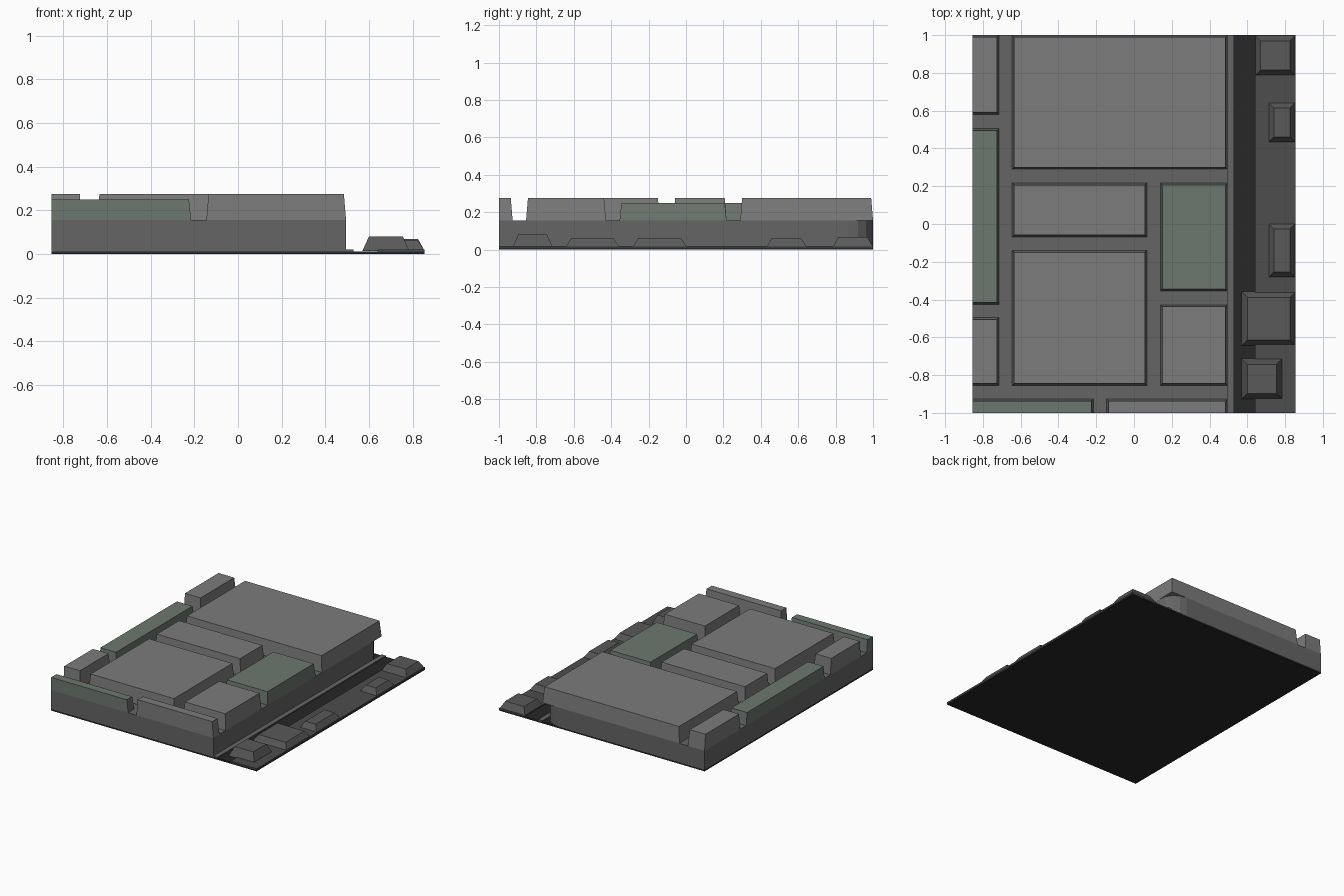
import bpy, bmesh, math

if "Cube" in bpy.data.objects:
    bpy.data.objects.remove(bpy.data.objects["Cube"])

XL, XR, EDGE = -0.855, 0.855, 0.495   # outer sides and pavement kerb edge


def material(name, r, g, b):
    m = bpy.data.materials.new(name)
    m.diffuse_color = (r, g, b, 1)
    m.use_nodes = True
    m.node_tree.nodes["Principled BSDF"].inputs["Base Color"].default_value = m.diffuse_color
    return m


STONE = material("stone", 0.20, 0.20, 0.20)
GREEN = material("mossy_stone", 0.155, 0.185, 0.16)
MORTAR = material("mortar", 0.13, 0.13, 0.13)
ROAD = material("road", 0.075, 0.075, 0.075)
DARK = material("gutter_dark", 0.02, 0.02, 0.02)
COBBLE = material("cobble_stone", 0.10, 0.10, 0.10)


def loft(name, bottom, top, z0, z1, mat):
    """Closed solid between two outlines with equal point counts."""
    bm = bmesh.new()
    lo = [bm.verts.new((x, y, z0)) for x, y in bottom]
    hi = [bm.verts.new((x, y, z1)) for x, y in top]
    n = len(lo)
    bm.faces.new(lo[::-1])
    bm.faces.new(hi)
    for i in range(n):
        j = (i + 1) % n
        bm.faces.new((lo[i], lo[j], hi[j], hi[i]))
    me = bpy.data.meshes.new(name)
    bm.to_mesh(me)
    bm.free()
    ob = bpy.data.objects.new(name, me)
    me.materials.append(mat)
    bpy.context.collection.objects.link(ob)
    return ob


def rect(x0, x1, y0, y1):
    return [(x0, y0), (x1, y0), (x1, y1), (x0, y1)]


def tapered(name, x0, x1, y0, y1, z0, z1, t, mat, cut=True):
    """Block with sloping sides; sides cut by the tile's left/front stay upright."""
    l = 0 if cut and x0 <= XL else t
    f = 0 if cut and y0 <= -1 else t
    loft(name, rect(x0, x1, y0, y1), rect(x0 + l, x1 - t, y0 + f, y1 - t), z0, z1, mat)


# thin dark base, exposed as the gutter
loft("base", rect(XL, XR, -1, 1), rect(XL, XR, -1, 1), 0, 0.012, DARK)

# strips either side of the gutter
for name, x0, x1, mat in (("kerb_strip", EDGE, 0.53, MORTAR), ("road_strip", 0.64, XR, ROAD)):
    loft(name, rect(x0, x1, -1, 1), rect(x0, x1, -1, 1), 0.012, 0.02, mat)

# pavement bed with a rounded back right corner
R = 0.13
arc = [(EDGE - R + R * math.cos(a), 1 - R + R * math.sin(a))
       for a in (math.pi / 2 * i / 4 for i in range(5))]
outline = [(XL, -1), (EDGE, -1)] + arc + [(XL, 1)]
loft("pavement_bed", outline, outline, 0.012, 0.155, MORTAR)

# paving stones: x range, y range, low mossy stone or not
paving = [
    (XL, -0.715, 0.58, 1, 0), (XL, -0.715, -0.425, 0.505, 1),
    (XL, -0.715, -0.855, -0.495, 0), (-0.645, EDGE, 0.29, 1, 0),
    (-0.645, 0.068, -0.068, 0.217, 0), (-0.645, 0.068, -0.855, -0.14, 0),
    (0.14, EDGE, -0.355, 0.217, 1), (0.14, EDGE, -0.855, -0.428, 0),
    (XL, -0.215, -1, -0.927, 1), (-0.145, EDGE, -1, -0.927, 0),
]
for i, (x0, x1, y0, y1, low) in enumerate(paving):
    tapered(f"paving_stone_{i + 1}", x0, x1, y0, y1, 0.155,
            0.25 if low else 0.275, 0.01, GREEN if low else STONE)

# loose cobbles along the road
cobbles = [
    (0.64, XR, 0.785, 1, 0.068), (0.71, XR, 0.43, 0.645, 0.062),
    (0.71, XR, -0.285, 0.003, 0.062), (0.57, XR, -0.643, -0.358, 0.062),
    (0.57, 0.785, -0.927, -0.713, 0.08),
]
for i, (x0, x1, y0, y1, h) in enumerate(cobbles):
    tapered(f"cobble_{i + 1}", x0, x1, y0, y1, 0.014, h, 0.03, COBBLE, cut=False)
